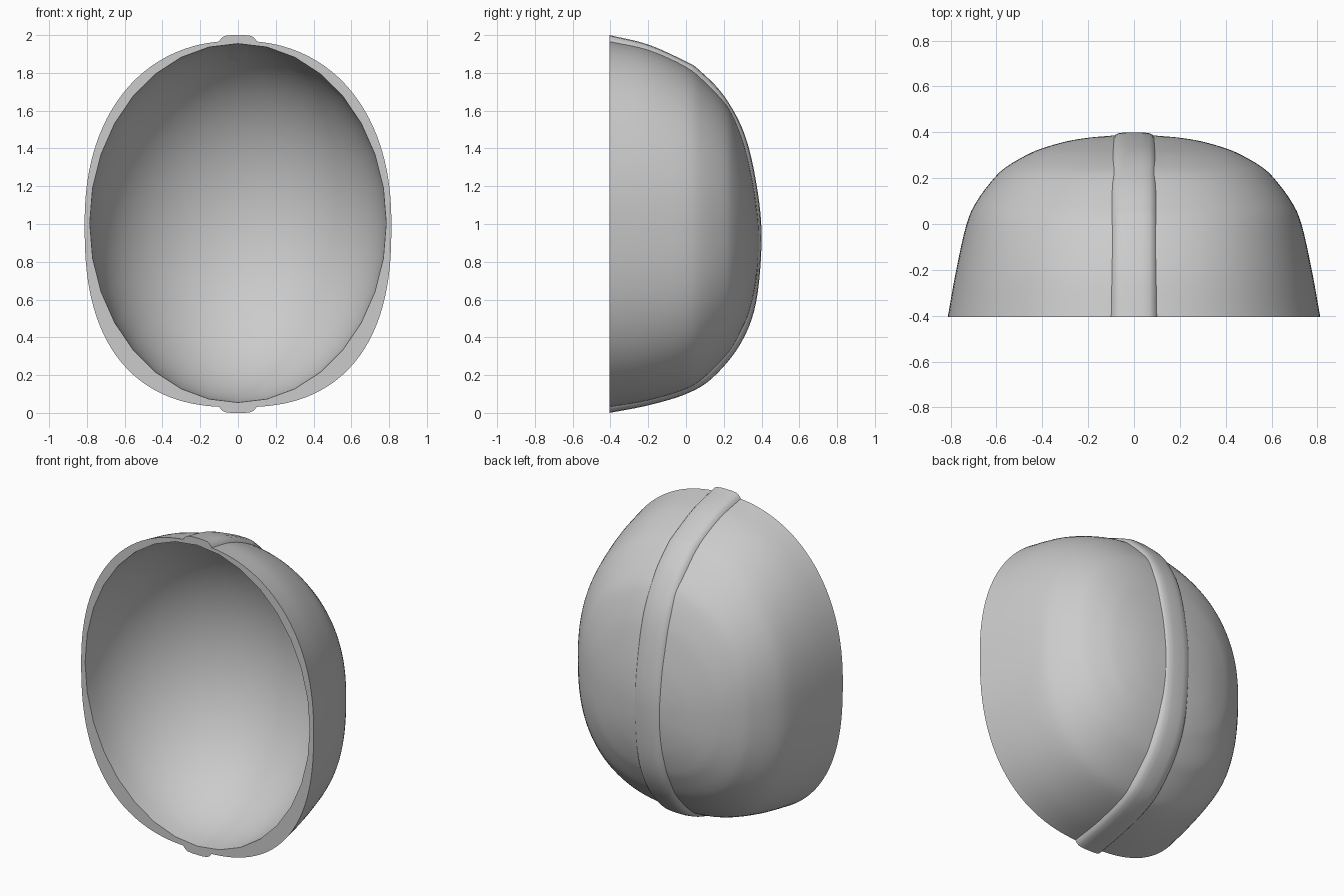
import bpy, bmesh
from math import sin, cos, pi
from mathutils import Vector

cube = bpy.data.objects.get("Cube")
if cube:
    bpy.data.objects.remove(cube)

FRONT = -0.405
SEG = 128          # sides of the outer skin
INNER = 32         # sides of the cavity

grey = bpy.data.materials.new("light_grey")
grey.use_nodes = True
colour = (0.6, 0.6, 0.6, 1)
grey.diffuse_color = colour
grey.node_tree.nodes["Principled BSDF"].inputs["Base Color"].default_value = colour


def spline(points, steps):
    """Smooth curve through points of any dimension."""
    pts = [Vector(p) for p in points]
    pts = [2 * pts[0] - pts[1]] + pts + [2 * pts[-1] - pts[-2]]
    out = []
    for a, b, c, d in zip(pts, pts[1:], pts[2:], pts[3:]):
        for k in range(steps):
            t = k / steps
            out.append(0.5 * (2 * b + (c - a) * t + (2 * a - 5 * b + 4 * c - d) * t**2
                              + (3 * b - a - 3 * c + d) * t**3))
    return out + [pts[-2]]


def skin(bm, a, b):
    """Join two closed rings of equal size."""
    n = len(a)
    for i in range(n):
        j = (i + 1) % n
        bm.faces.new((a[i], a[j], b[j], b[i]))


def fan(bm, ring, tip):
    for i in range(len(ring)):
        bm.faces.new((ring[i], ring[(i + 1) % len(ring)], tip))


def finish(bm, name):
    bmesh.ops.recalc_face_normals(bm, faces=bm.faces)
    mesh = bpy.data.meshes.new(name)
    bm.to_mesh(mesh)
    bm.free()
    mesh.materials.append(grey)
    obj = bpy.data.objects.new(name, mesh)
    bpy.context.collection.objects.link(obj)
    bpy.ops.object.select_all(action='DESELECT')
    obj.select_set(True)
    bpy.context.view_layer.objects.active = obj
    bpy.ops.object.shade_smooth_by_angle(angle=0.6)
    return obj


def outline(t):
    """Rounded oval, squarer in its lower half."""
    c, s = sin(t), cos(t)
    n = 2.22 if s > 0 else 2.5
    f = (abs(c)**n + abs(s)**n) ** (-1 / n)
    return c * f, s * f


# Shell: outer skin as rings of (depth, half width, bottom, top)
levels = [(FRONT, 0.812, 0.03, 1.97), (-0.2, 0.775, 0.065, 1.925),
          (0, 0.73, 0.125, 1.835), (0.1, 0.685, 0.19, 1.755),
          (0.2, 0.61, 0.29, 1.65), (0.25, 0.555, 0.355, 1.57),
          (0.3, 0.47, 0.45, 1.445), (0.33, 0.4, 0.52, 1.335),
          (0.36, 0.295, 0.63, 1.19), (0.376, 0.2, 0.73, 1.08),
          (0.385, 0.1, 0.82, 0.99)]
bm = bmesh.new()
rings = []
for y, w, low, high in spline([Vector(v) for v in levels], 4):
    ring = []
    for i in range(SEG):
        x, z = outline(2 * pi * i / SEG)
        ring.append(bm.verts.new((x * w, y, (low + high) / 2 + z * (high - low) / 2)))
    rings.append(ring)
for a, b in zip(rings, rings[1:]):
    skin(bm, a, b)
fan(bm, rings[-1], bm.verts.new((0, 0.388, 0.905)))

# Shell: hollow half ellipsoid inside
hollow = []
for k in range(16):
    p = pi / 2 * k / 16
    hollow.append([bm.verts.new((0.785 * cos(p) * sin(2 * pi * i / INNER),
                                 FRONT + 0.76 * sin(p),
                                 1.005 + 0.95 * cos(p) * cos(2 * pi * i / INNER)))
                   for i in range(INNER)])
for a, b in zip(hollow, hollow[1:]):
    skin(bm, a, b)
fan(bm, hollow[-1], bm.verts.new((0, FRONT + 0.76, 1.005)))

# Shell: flat rim between skin and hollow
step = SEG // INNER
for i in range(INNER):
    outer = [rings[0][(i * step + k) % SEG] for k in range(step + 1)]
    bm.faces.new(outer + [hollow[0][(i + 1) % INNER], hollow[0][i]])
finish(bm, "shell")

# Centre ridge: soft-edged band swept over the back along (depth, height)
path = spline([(FRONT, 2.0), (-0.2, 1.95), (0, 1.86), (0.07, 1.815), (0.2, 1.68),
               (0.31, 1.475), (0.375, 1.2), (0.4, 0.92), (0.37, 0.58), (0.285, 0.36),
               (0.14, 0.185), (0, 0.1), (-0.2, 0.04), (FRONT, 0)], 6)
half = [(0.1, -0.035), (0.093, -0.023), (0.082, -0.012), (0.068, -0.004), (0.035, 0)]
section = half + [(-x, d) for x, d in reversed(half)]
bm = bmesh.new()
bands = []
for i, p in enumerate(path):
    along = path[min(i + 1, len(path) - 1)] - path[max(i - 1, 0)]
    normal = Vector((-along.y, along.x)).normalized()
    if i in (0, len(path) - 1):
        normal = Vector((0, 1 if i == 0 else -1))   # keep the ends flush with the rim
    bands.append([bm.verts.new((x, p.x + normal.x * d, p.y + normal.y * d))
                  for x, d in section])
for a, b in zip(bands, bands[1:]):
    skin(bm, a, b)
for end in (bands[0], bands[-1]):
    bm.faces.new(end)
finish(bm, "centre_ridge")
